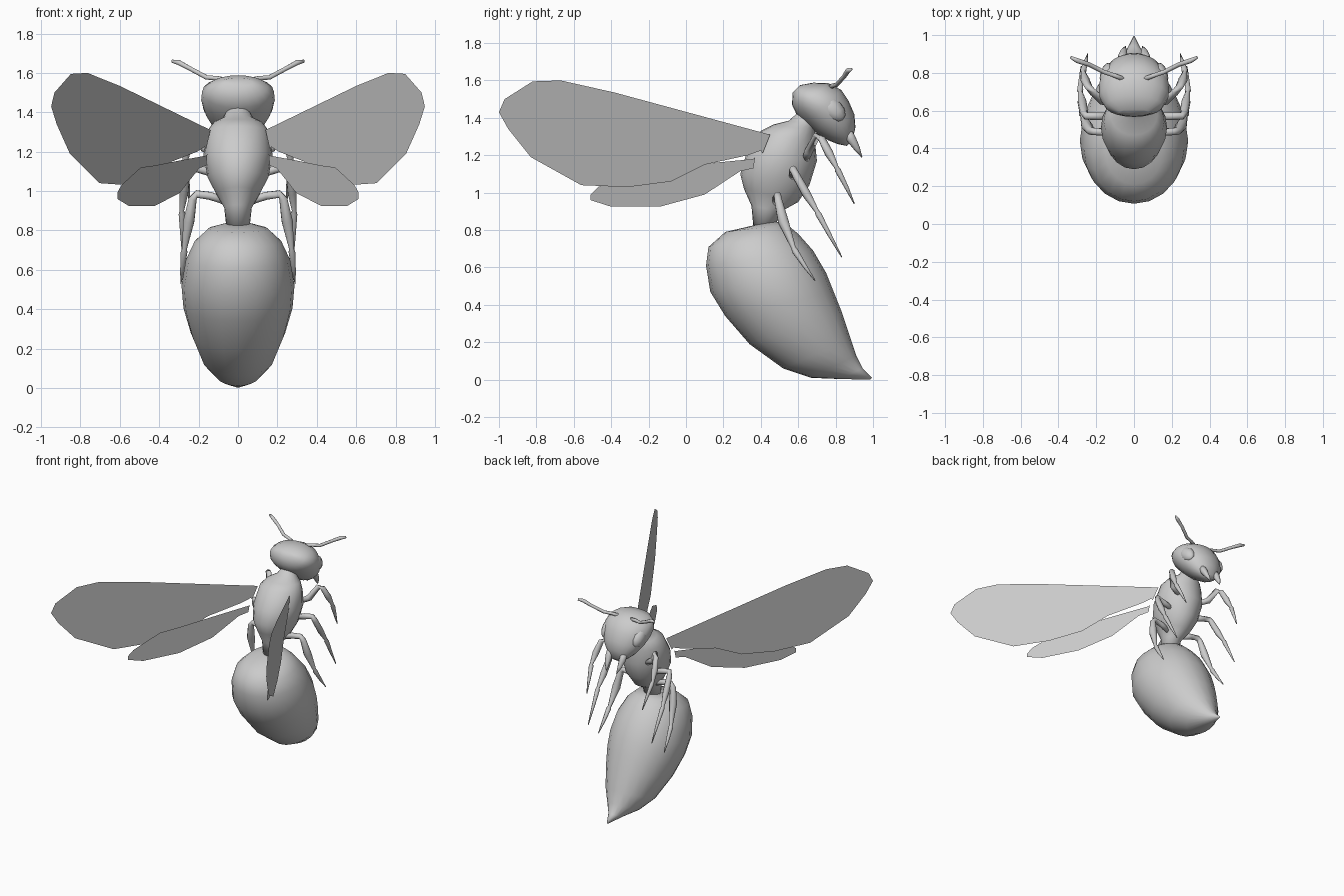
import bpy, bmesh
from math import sin, cos, pi
from mathutils import Vector


def finish(name, bm, mirror=False, smooth=True):
    bmesh.ops.recalc_face_normals(bm, faces=bm.faces)
    me = bpy.data.meshes.new(name)
    bm.to_mesh(me)
    bm.free()
    for p in me.polygons:
        p.use_smooth = smooth
    ob = bpy.data.objects.new(name, me)
    bpy.context.collection.objects.link(ob)
    if mirror:
        ob.modifiers.new("Mirror", 'MIRROR').use_mirror_merge = False
    return ob


def loft(name, rings, n, mirror=False):
    """Skin elliptical rings given as (centre, half axis u, half axis v)."""
    bm = bmesh.new()
    loops = [[bm.verts.new(c + u * cos(2 * pi * i / n) + v * sin(2 * pi * i / n))
              for i in range(n)] for c, u, v in rings]
    for a, b in zip(loops, loops[1:]):
        for i in range(n):
            j = (i + 1) % n
            bm.faces.new((a[i], a[j], b[j], b[i]))
    bm.faces.new(loops[0])
    bm.faces.new(loops[-1])
    return finish(name, bm, mirror)


def body(name, sections):
    """Sections: (y1, z1, y2, z2, half width) on the side outline."""
    rings = []
    for y1, z1, y2, z2, w in sections:
        a, b = Vector((0, y1, z1)), Vector((0, y2, z2))
        rings.append(((a + b) / 2, Vector((w, 0, 0)), (b - a) / 2))
    return loft(name, rings, 20)


def limb(name, pts, n=8):
    """Tapered tube through (x, y, z, radius), mirrored in x."""
    ps = [Vector(p[:3]) for p in pts]
    rings = []
    for i, p in enumerate(ps):
        t = (ps[min(i + 1, len(ps) - 1)] - ps[max(i - 1, 0)]).normalized()
        u = t.cross(Vector((0.3, 1, 0.5))).normalized()
        rings.append((p, u * pts[i][3], t.cross(u) * pts[i][3]))
    return loft(name, rings, n, True)


def wing(name, outline, x0, y0, slope):
    """Flat side outline (y, z) swept outward to the rear."""
    bm = bmesh.new()
    bm.faces.new([bm.verts.new((x0 + (y0 - y) * slope, y, z)) for y, z in outline])
    return finish(name, bm, True, False)


# Abdomen with pointed tip
body("abdomen", [
    (.36, .825, .48, .845, .06), (.21, .79, .54, .83, .15), (.12, .71, .60, .78, .22),
    (.107, .61, .68, .69, .265), (.13, .47, .75, .57, .287), (.21, .34, .79, .47, .277),
    (.34, .19, .83, .37, .24), (.52, .06, .88, .22, .18), (.67, .01, .91, .13, .115),
    (.82, .004, .945, .06, .05), (.985, 0, .995, .01, .005)])

# Thorax from waist to neck
body("thorax", [
    (.36, .82, .48, .83, .06), (.35, .93, .51, .90, .07), (.31, 1.02, .60, .95, .11),
    (.29, 1.10, .66, 1.04, .155), (.32, 1.20, .70, 1.17, .175), (.40, 1.33, .69, 1.27, .16),
    (.47, 1.365, .69, 1.33, .125), (.55, 1.385, .69, 1.36, .075),
    (.60, 1.43, .69, 1.39, .055), (.65, 1.47, .73, 1.43, .05)])

# Head
body("head", [
    (.57, 1.535, .61, 1.575, .08), (.567, 1.47, .68, 1.588, .15), (.59, 1.42, .76, 1.586, .183),
    (.64, 1.37, .83, 1.55, .187), (.69, 1.325, .87, 1.49, .17), (.76, 1.28, .90, 1.42, .135),
    (.81, 1.26, .906, 1.35, .09), (.86, 1.25, .89, 1.28, .045)])

# Eyes
eye_rings = []
for k in range(7):
    a = -pi / 2 + pi * k / 6
    r = max(cos(a), 0.02)
    eye_rings.append((Vector((.142, .785 + .056 * sin(a), 1.447 - .056 * sin(a))),
                      Vector((.04 * r, -.012 * r, 0)), Vector((0, .037 * r, .037 * r))))
loft("eyes", eye_rings, 10, True)

# Mandibles and antennae
limb("mandibles", [(.06, .86, 1.33, .025), (.06, .885, 1.285, .026),
                   (.055, .915, 1.235, .017), (.045, .94, 1.19, .003)])
limb("antennae", [(.05, .765, 1.56, .014), (.10, .785, 1.572, .012), (.16, .805, 1.577, .012),
                  (.24, .845, 1.62, .012), (.30, .865, 1.652, .014), (.335, .883, 1.66, .008)])

# Three pairs of legs
limb("front_legs", [(.10, .64, 1.18, .02), (.17, .655, 1.22, .024), (.22, .70, 1.305, .02),
                    (.24, .725, 1.29, .02), (.26, .765, 1.21, .024), (.27, .805, 1.135, .012),
                    (.268, .812, 1.12, .017), (.255, .86, 1.025, .011), (.245, .90, .94, .003)])
limb("middle_legs", [(.10, .57, 1.08, .02), (.19, .57, 1.11, .022), (.255, .572, 1.125, .02),
                     (.265, .59, 1.09, .022), (.275, .646, .99, .024), (.285, .70, .90, .012),
                     (.285, .708, .885, .017), (.282, .77, .77, .011), (.28, .833, .655, .003)])
limb("rear_legs", [(.07, .48, .95, .02), (.14, .485, .975, .022), (.21, .49, .985, .02),
                   (.23, .493, .96, .022), (.25, .52, .846, .03), (.272, .575, .705, .013),
                   (.274, .582, .69, .018), (.283, .64, .60, .011), (.29, .69, .53, .003)])

# Wings
wing("fore_wings", [
    (.45, 1.31), (-.38, 1.535), (-.67, 1.60), (-.82, 1.595), (-.97, 1.50), (-1.0, 1.43),
    (-.95, 1.34), (-.83, 1.19), (-.56, 1.04), (-.31, 1.03), (-.08, 1.06), (.10, 1.15),
    (.33, 1.20), (.40, 1.225), (.41, 1.21)], .14, .45, .558)
wing("hind_wings", [
    (.37, 1.19), (.36, 1.18), (.10, 1.155), (-.14, 1.13), (-.28, 1.12), (-.47, 1.03),
    (-.51, .99), (-.51, .96), (-.40, .925), (-.14, .925), (.10, .99), (.29, 1.115),
    (.36, 1.13)], .14, .40, .52)
